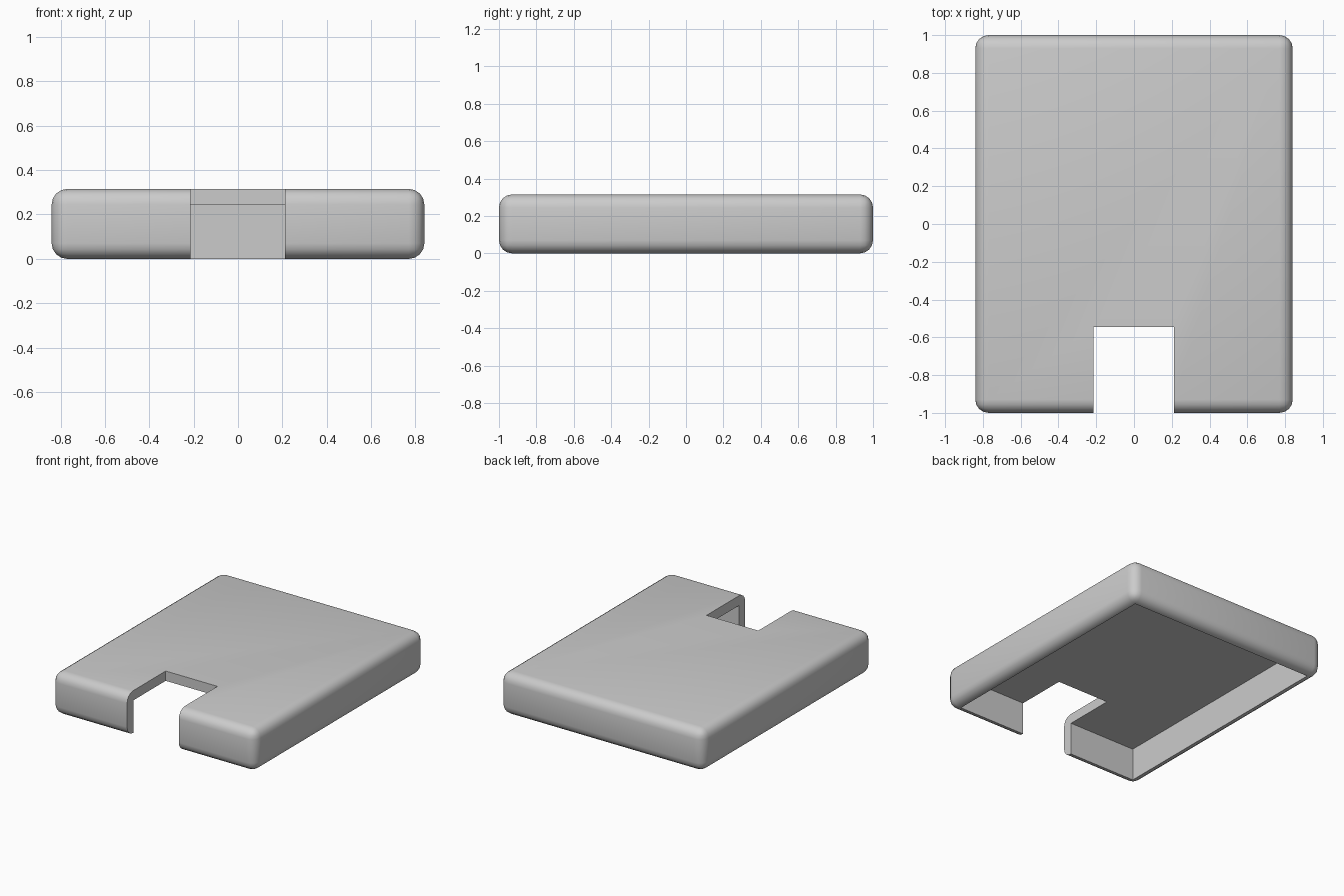
import bpy
import math

if "Cube" in bpy.data.objects:
    bpy.data.objects.remove(bpy.data.objects["Cube"])

grey = bpy.data.materials.new("light_grey")
grey.use_nodes = True
colour = (0.6, 0.6, 0.6, 1)
grey.diffuse_color = colour
grey.node_tree.nodes["Principled BSDF"].inputs["Base Color"].default_value = colour

WIDTH, LENGTH, HEIGHT, WALL = 1.68, 2.0, 0.315, 0.073


def box(name, low, high):
    """Axis-aligned box between two corners."""
    centre = [(a + b) / 2 for a, b in zip(low, high)]
    bpy.ops.mesh.primitive_cube_add(size=1, location=centre)
    ob = bpy.context.object
    ob.name = name
    ob.scale = [b - a for a, b in zip(low, high)]
    bpy.ops.object.transform_apply(location=True, rotation=False, scale=True)
    ob.data.materials.append(grey)
    return ob


# Rounded outer shell
x, y = WIDTH / 2, LENGTH / 2
shell = box("cover_shell", (-x, -y, 0), (x, y, HEIGHT))
bevel = shell.modifiers.new("rounded_edges", "BEVEL")
bevel.width = 0.07
bevel.segments = 4

# Hollow underside and the slot in the front edge
cavity = box("cavity_cutter", (WALL - x, WALL - y, -0.2), (x - WALL, y - WALL, HEIGHT - WALL))
notch = box("notch_cutter", (-0.215, -y - 0.2, -0.3), (0.212, -0.545, HEIGHT + 0.2))

for cutter in (cavity, notch):
    cut = shell.modifiers.new(cutter.name, "BOOLEAN")
    cut.operation = "DIFFERENCE"
    cut.solver = "EXACT"
    cut.object = cutter

# Apply the cuts, then remove the cutters
bpy.ops.object.select_all(action="DESELECT")
shell.select_set(True)
bpy.context.view_layer.objects.active = shell
for name in [m.name for m in shell.modifiers]:
    bpy.ops.object.modifier_apply(modifier=name)
for cutter in (cavity, notch):
    bpy.data.objects.remove(cutter)

bpy.ops.object.shade_smooth_by_angle(angle=math.radians(35))
